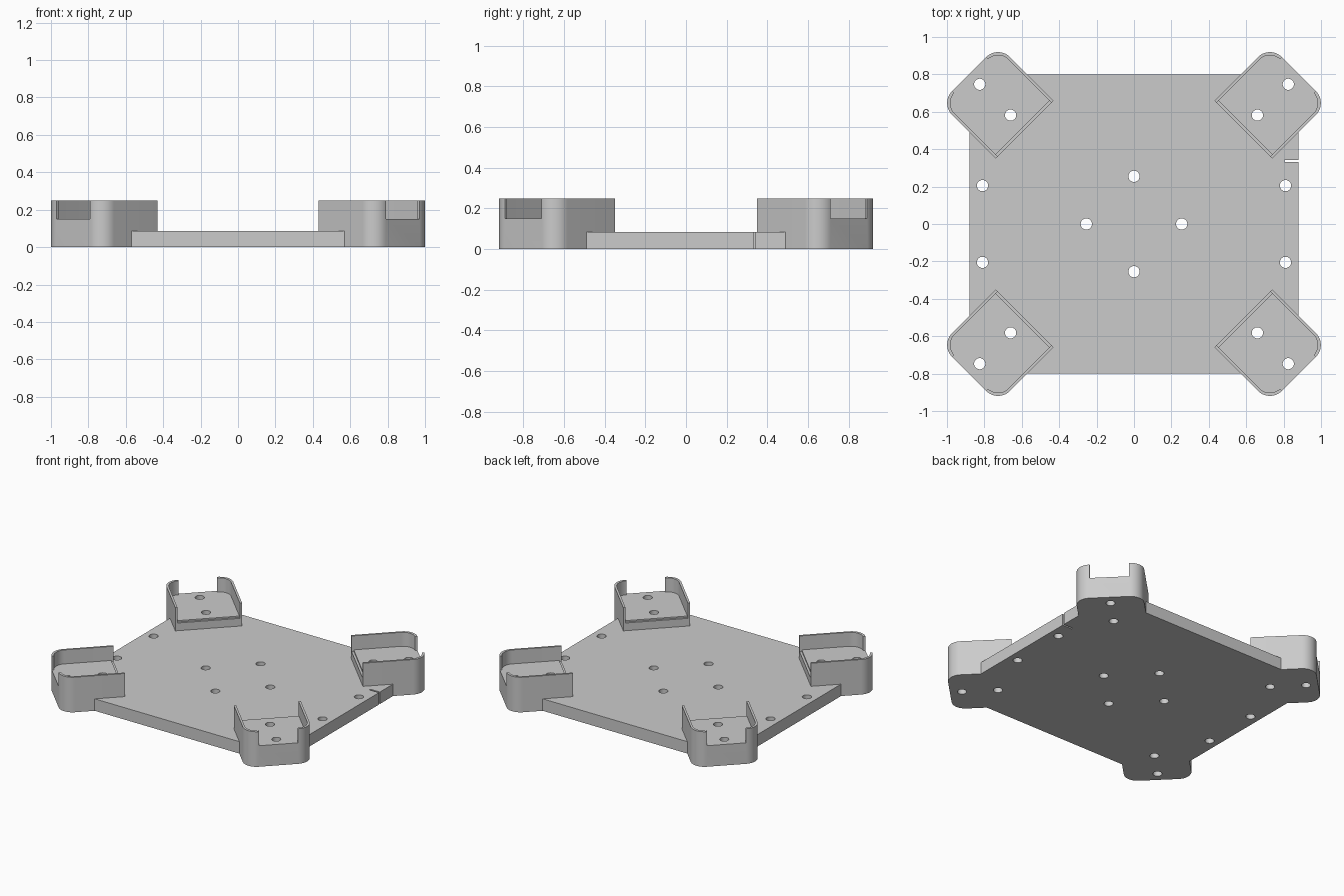
import bpy, bmesh, math
from mathutils import Matrix

if "Cube" in bpy.data.objects:
    bpy.data.objects.remove(bpy.data.objects["Cube"], do_unlink=True)

grey = bpy.data.materials.new("plain grey")
colour = (0.6, 0.6, 0.6, 1)
grey.diffuse_color = colour
grey.use_nodes = True
grey.node_tree.nodes["Principled BSDF"].inputs["Base Color"].default_value = colour


def prism(name, x0, x1, half, z0, z1, radius=0, matrix=Matrix()):
    """Block from x0 to x1, with its two corners at x1 rounded."""
    pts = [(x0, half), (x0, -half)]
    if radius:
        for side, start in ((-1, -90), (1, 0)):
            for i in range(13):
                a = math.radians(start + i * 7.5)
                pts.append((x1 - radius + radius * math.cos(a),
                            side * (half - radius) + radius * math.sin(a)))
    else:
        pts += [(x1, -half), (x1, half)]
    bm = bmesh.new()
    face = bm.faces.new([bm.verts.new((x, y, z0)) for x, y in pts])
    top = bmesh.ops.extrude_face_region(bm, geom=[face])["geom"]
    bmesh.ops.translate(bm, vec=(0, 0, z1 - z0),
                        verts=[v for v in top if isinstance(v, bmesh.types.BMVert)])
    bmesh.ops.recalc_face_normals(bm, faces=bm.faces)
    bm.transform(matrix)
    return make_object(name, bm)


def make_object(name, bm):
    mesh = bpy.data.meshes.new(name)
    bm.to_mesh(mesh)
    bm.free()
    mesh.materials.append(grey)
    obj = bpy.data.objects.new(name, mesh)
    bpy.context.collection.objects.link(obj)
    return obj


def drill(points):
    """One cutter holding a vertical cylinder at each point."""
    bm = bmesh.new()
    for x, y in points:
        bmesh.ops.create_cone(bm, cap_ends=True, segments=32, radius1=0.03, radius2=0.03,
                              depth=1, matrix=Matrix.Translation((x, y, 0)))
    return make_object("drill", bm)


def cut(obj, cutters):
    """Subtract the cutters, bake the result and shade it."""
    for c in cutters:
        c.hide_render = True
        mod = obj.modifiers.new("cut", 'BOOLEAN')
        mod.operation, mod.solver, mod.object = 'DIFFERENCE', 'EXACT', c
    graph = bpy.context.evaluated_depsgraph_get()
    obj.data = bpy.data.meshes.new_from_object(obj.evaluated_get(graph))
    obj.modifiers.clear()
    for c in cutters:
        bpy.data.objects.remove(c, do_unlink=True)
    bpy.ops.object.select_all(action='DESELECT')
    obj.select_set(True)
    bpy.context.view_layer.objects.active = obj
    bpy.ops.object.shade_smooth_by_angle(angle=math.radians(30))


# Corner sockets: walled trays set diagonally on each plate corner
half_x, half_y = 0.88, 0.80
inner, outer, half_w, wall = -0.417, 0.002, 0.219, 0.015
hulls = []
corners = [(sx, sy) for sx in (-1, 1) for sy in (-1, 1)]
for sx, sy in corners:
    place = (Matrix.Translation((sx * half_x, sy * half_y, 0))
             @ Matrix.Rotation(math.atan2(sy, sx), 4, 'Z'))
    name = ("front" if sy < 0 else "back") + ("_left" if sx > 0 else "_right") + "_socket"
    socket = prism(name, inner, outer, half_w, 0, 0.25, 0.09, place)
    hulls.append(prism("hull", inner, outer, half_w, -0.1, 0.4, 0.09, place))
    cut(socket, [
        prism("pocket", inner - 0.1, outer - wall, half_w - wall, 0.15, 0.4, 0.08, place),
        prism("lip", inner - 0.1, inner + wall, half_w - wall, 0.14, 0.4, 0, place),
        prism("notch", -0.1, 0.1, 0.127, 0.15, 0.4, 0, place),
        drill([(sx * 0.825, sy * 0.747), (sx * 0.66, sy * 0.582)])])

# Base plate with bolt holes and a narrow edge slit
plate = prism("base_plate", -half_x, half_x, half_y, 0, 0.085)
holes = [(0, 0.255), (0, -0.255), (0.255, 0), (-0.255, 0)]
holes += [(sx * 0.81, sy * 0.205) for sx, sy in corners]
slit = prism("slit", 0.805, 1, 0.006, -0.1, 0.4, 0, Matrix.Translation((0, 0.337, 0)))
cut(plate, hulls + [drill(holes), slit])
